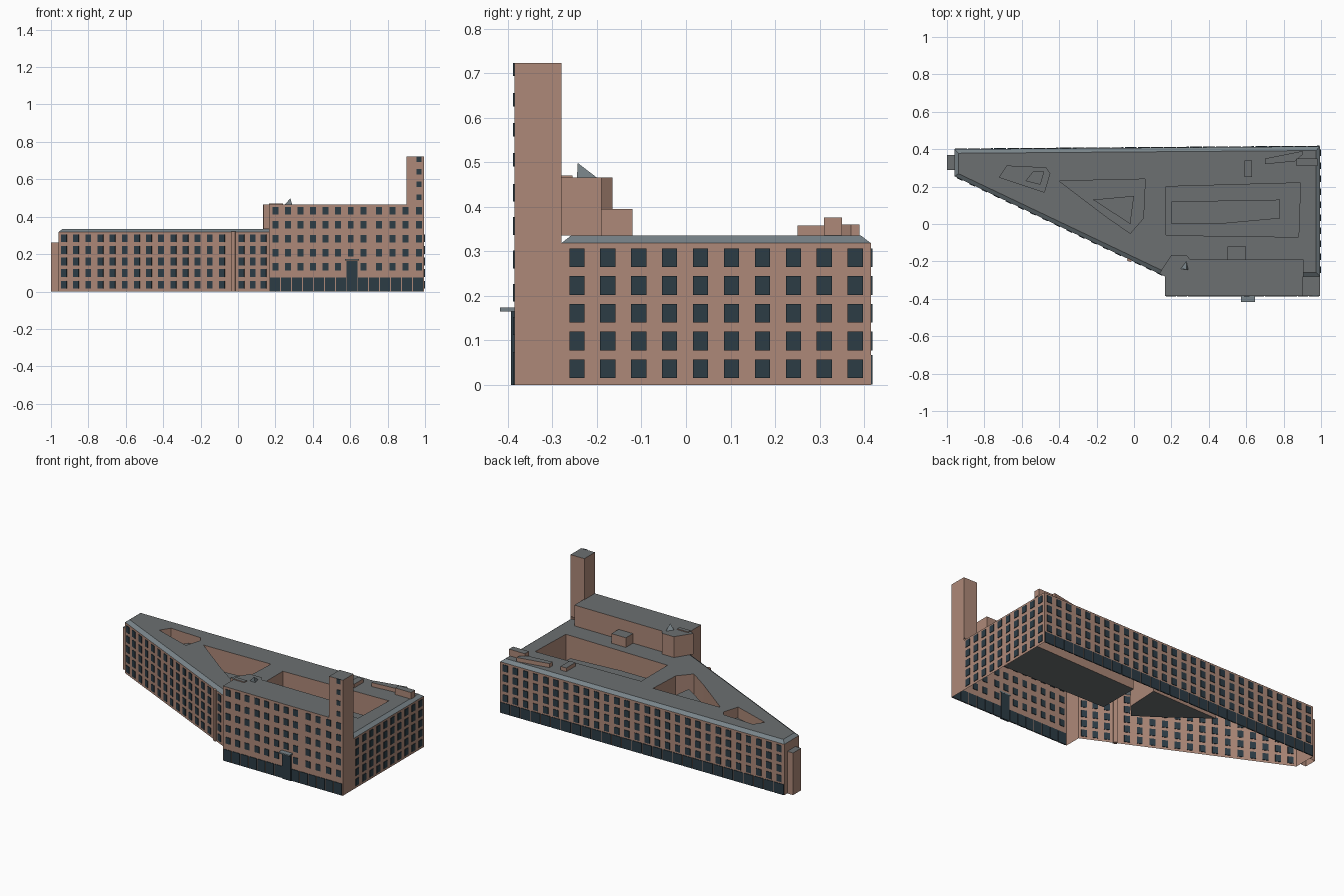
import bpy, bmesh
from math import atan2
from mathutils import Vector, Matrix

if "Cube" in bpy.data.objects:
    bpy.data.objects.remove(bpy.data.objects["Cube"])


def material(name, r, g, b):
    m = bpy.data.materials.new(name)
    m.diffuse_color = (r, g, b, 1)
    m.use_nodes = True
    m.node_tree.nodes["Principled BSDF"].inputs["Base Color"].default_value = m.diffuse_color
    return m


BRICK = material("brick", 0.42, 0.25, 0.19)
ROOF = material("roof_grey", 0.15, 0.16, 0.165)
EAVE = material("eave_metal", 0.19, 0.23, 0.25)
GLASS = material("dark_glass", 0.025, 0.045, 0.06)
MATS = [BRICK, ROOF, EAVE, GLASS]


def finish(name, bm):
    me = bpy.data.meshes.new(name)
    bm.to_mesh(me)
    bm.free()
    for m in MATS:
        me.materials.append(m)
    ob = bpy.data.objects.new(name, me)
    bpy.context.collection.objects.link(ob)


def strip(bm, low, high, mat=0, closed=True):
    """Quads between two matching paths; counter-clockwise faces outward."""
    n = len(low)
    lo = [bm.verts.new(p) for p in low]
    hi = [bm.verts.new(p) for p in high]
    for i in range(n if closed else n - 1):
        j = (i + 1) % n
        bm.faces.new((lo[i], lo[j], hi[j], hi[i])).material_index = mat


def at(pts, z):
    return [(x, y, z) for x, y in pts]


def walls(bm, pts, z0, z1, closed=True):
    strip(bm, at(pts, z0), at(pts, z1), 0, closed)


def cap(bm, loops, z):
    """Flat roof surface, later loops are holes."""
    edges = []
    for pts in loops:
        vs = [bm.verts.new(p) for p in at(pts, z)]
        edges += [bm.edges.new((vs[i], vs[i - 1])) for i in range(len(vs))]
    res = bmesh.ops.triangle_fill(bm, use_beauty=True, edges=edges, normal=(0, 0, 1))
    for f in res["geom"]:
        if isinstance(f, bmesh.types.BMFace):
            f.material_index = 1
            f.normal_update()
            if f.normal.z < 0:
                f.normal_flip()


def rect(x0, x1, y0, y1):
    return [(x0, y0), (x1, y0), (x1, y1), (x0, y1)]


def prism(name, pts, z0, z1):
    bm = bmesh.new()
    walls(bm, pts, z0, z1)
    cap(bm, [pts], z1)
    finish(name, bm)


def inset(pts, d):
    out = []
    for i, p in enumerate(pts):
        p, a, b = Vector(p), Vector(pts[i - 1]), Vector(pts[(i + 1) % len(pts)])
        e, f = (p - a).normalized(), (b - p).normalized()
        n1, n2 = Vector((-e.y, e.x)), Vector((-f.y, f.x))
        out.append(tuple(p + (n1 + n2) * d / (1 + n1.dot(n2))))
    return out


def panels(bm, p, q, ts, zs, w, h, depth=0.007, mat=3):
    """Thin boxes set through the wall from p to q at fractions ts, heights zs."""
    p, q = Vector(p), Vector(q)
    rot = Matrix.Rotation(atan2((q - p).y, (q - p).x), 4, 'Z')
    for t in ts:
        c = p.lerp(q, t)
        for z in zs:
            m = Matrix.Translation((c.x, c.y, z)) @ rot @ Matrix.Diagonal((w, depth, h, 1))
            for v in bmesh.ops.create_cube(bm, size=1, matrix=m)["verts"]:
                for f in v.link_faces:
                    f.material_index = mat


def spread(a, b, n):
    return [a + (b - a) * i / (n - 1) for i in range(n)]


# Key footprint corners
LF, LB = (-0.96, 0.255), (-0.96, 0.40)
NOTCH, SW, SE, NE = (0.165, -0.28), (0.165, -0.385), (0.995, -0.385), (0.995, 0.415)
EAVE_Z, ROOF_Z, BLOCK_Z, TOWER_Z = 0.318, 0.335, 0.465, 0.722

# Main wing walls, open underneath
bm = bmesh.new()
walls(bm, [(0.995, -0.28), NE, LB, LF, NOTCH], 0, EAVE_Z, closed=False)
finish("main_walls", bm)

# Main roof with sloped eaves and three light courts
main = [LF, NOTCH, (0.995, -0.28), NE, LB]
top = inset(main, 0.022)
courts = [
    ([(0.17, -0.06), (0.88, -0.07), (0.89, 0.22), (0.17, 0.20)], 0.10),
    ([(-0.40, 0.23), (-0.15, 0.04), (-0.02, -0.05), (0.05, 0.03), (0.06, 0.24)], 0.11),
    ([(-0.72, 0.25), (-0.48, 0.17), (-0.45, 0.27), (-0.47, 0.30), (-0.68, 0.31)], 0.22),
]
bm = bmesh.new()
strip(bm, at(main, EAVE_Z), at(top, ROOF_Z), 2)
cap(bm, [top] + [c for c, _ in courts], ROOF_Z)
finish("main_roof", bm)

bm = bmesh.new()
for pts, z in courts:
    walls(bm, pts[::-1], z, ROOF_Z)
    cap(bm, [pts], z)
finish("light_courts", bm)

# Lower structures inside the courts
prism("court_bar", [(0.2, 0.0), (0.45, 0.0), (0.78, 0.03), (0.78, 0.13), (0.2, 0.12)], 0.10, 0.25)
prism("court_wedge", [(-0.22, 0.13), (-0.02, 0.0), (0.0, 0.15)], 0.11, 0.26)
prism("small_court_box", [(-0.58, 0.23), (-0.5, 0.21), (-0.48, 0.28), (-0.54, 0.28)], 0.22, 0.29)

# Taller front block
bm = bmesh.new()
walls(bm, [NOTCH, SW, SE, (0.995, -0.28)], 0, ROOF_Z, closed=False)
block = [(0.165, -0.385), (0.995, -0.385), (0.995, -0.28), (0.905, -0.28), (0.905, -0.19),
         (0.30, -0.19), (0.28, -0.165), (0.20, -0.165), (0.135, -0.265), (0.165, -0.28)]
walls(bm, block, ROOF_Z, BLOCK_Z)
cap(bm, [block], BLOCK_Z)
finish("front_block", bm)

# Corner tower
prism("corner_tower", rect(0.9, 0.995, -0.385, -0.28), ROOF_Z, TOWER_Z)

# Stub at the narrow end
prism("end_stub", rect(-1.0, -0.96, 0.29, 0.37), 0, 0.263)

# Rooftop huts and the pointed skylight
prism("roof_hut_middle", rect(0.5, 0.6, -0.19, -0.12), ROOF_Z, 0.395)
prism("roof_hut_small", rect(0.59, 0.63, 0.25, 0.34), ROOF_Z, 0.358)
prism("roof_hut_long", [(0.70, 0.32), (0.86, 0.335), (0.90, 0.37), (0.90, 0.39), (0.70, 0.35)], ROOF_Z, 0.36)
prism("roof_hut_corner", rect(0.87, 0.98, 0.31, 0.35), ROOF_Z, 0.376)
prism("block_roof_step", rect(0.165, 0.24, -0.28, -0.255), BLOCK_Z, 0.47)
bm = bmesh.new()
base = [bm.verts.new(p) for p in at([(0.25, -0.24), (0.29, -0.245), (0.28, -0.2)], BLOCK_Z)]
tip = bm.verts.new((0.28, -0.243, 0.498))
for i in range(3):
    bm.faces.new((base[i], base[(i + 1) % 3], tip)).material_index = 2
finish("pointed_skylight", bm)

# Windows
W, H = 0.034, 0.042
rows = spread(0.036, 0.285, 5)
bm = bmesh.new()
diag = [(x + 0.96) / 1.125 for x in spread(-0.93, -0.085, 14) + [0.02, 0.08, 0.137]]
panels(bm, LF, NOTCH, diag, rows, 0.033, H)
panels(bm, (0.995, 0), (0.995, 1), spread(-0.245, 0.38, 10), rows, W, H)
panels(bm, NE, LB, spread(0.018, 0.982, 28), rows[1:], W, H)
cols = spread(0.2, 0.67, 8) + spread(0.755, 0.967, 4)
frontrows = spread(0.132, 0.431, 5)
panels(bm, (0, -0.385), (1, -0.385), cols, frontrows, 0.032, 0.04)
panels(bm, (0, -0.385), (1, -0.385), cols[-1:], spread(0.505, 0.708, 4), 0.026, 0.03)
finish("windows", bm)

# Ground floor shopfronts
bm = bmesh.new()
panels(bm, SW, SE, spread(0.04, 0.96, 14), [0.0375], 0.054, 0.073)
panels(bm, NE, LB, spread(0.018, 0.982, 28), [0.034], 0.064, 0.066)
finish("shopfronts", bm)

# Entrance with canopy
bm = bmesh.new()
panels(bm, (0, -0.387), (1, -0.387), [0.61], [0.082], 0.06, 0.164, 0.012)
panels(bm, (0, -0.4), (1, -0.4), [0.61], [0.169], 0.075, 0.008, 0.036, 2)
finish("entrance", bm)

# Pilaster on the diagonal wall
bm = bmesh.new()
panels(bm, LF, NOTCH, [0.833], [0.16], 0.024, 0.32, 0.02, 0)
finish("pilaster", bm)
